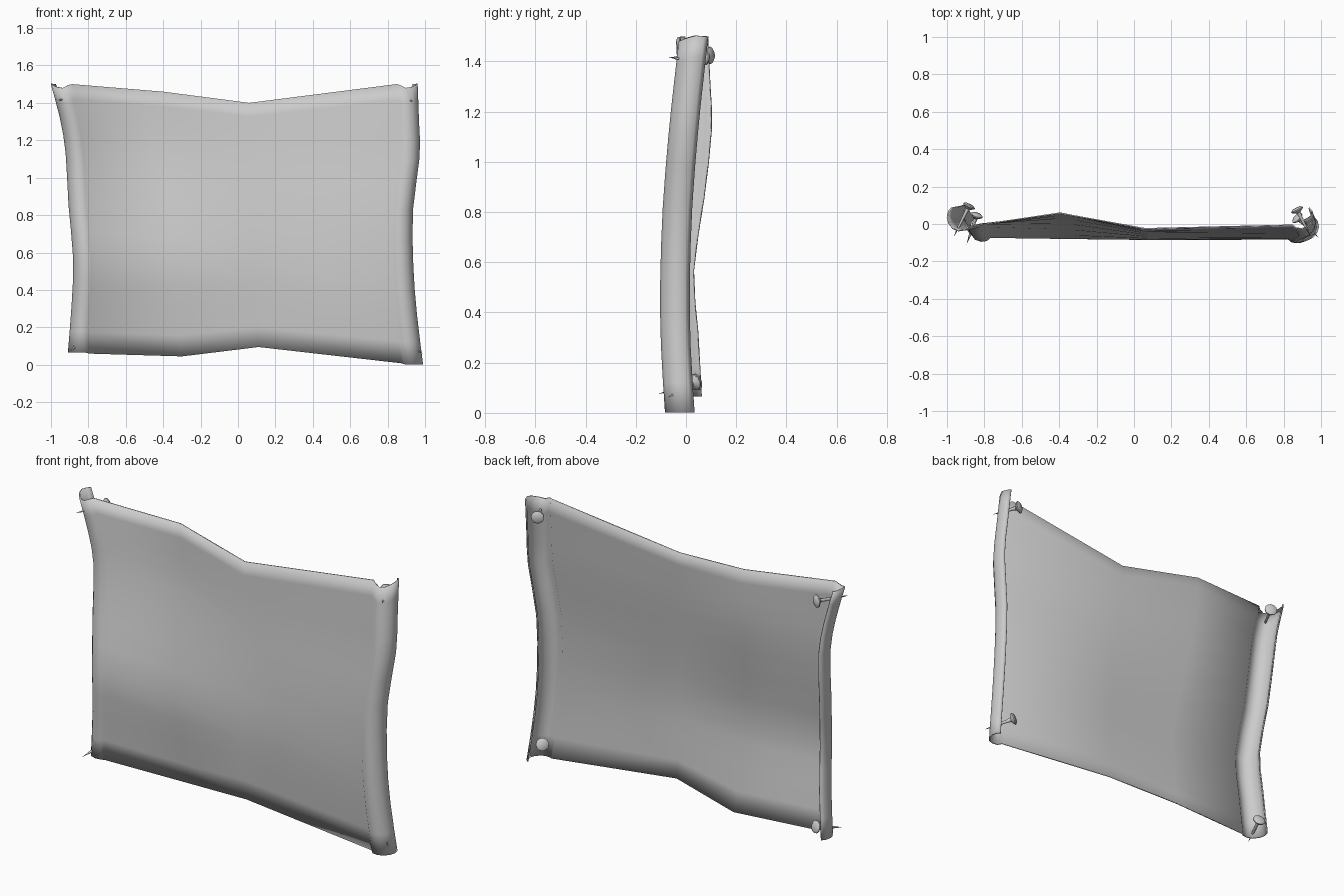
import bpy, bmesh, math
from mathutils import Vector

if "Cube" in bpy.data.objects:
    bpy.data.objects.remove(bpy.data.objects["Cube"])

# Row data, top to bottom:
# t, left outer x, left y, mid a y, mid b y, right y, right outer x
ROWS = [
    (1.00, -.998, -.015, .058, -.025, -.006, .957),
    (0.87, -.948, -.006, .056, -.038, -.028, .964),
    (0.74, -.918, .000, .034, -.048, -.048, .968),
    (0.55, -.903, -.030, -.026, -.066, -.070, .932),
    (0.35, -.878, -.071, -.077, -.081, -.080, .934),
    (0.18, -.886, -.054, -.044, -.081, -.077, .953),
    (0.00, -.906, -.040, .002, -.077, -.061, .986),
]
# Curl cross-section: inward distance from the outer edge, depth behind sheet, rise at top
CURL = [(.022, .101, .0), (.007, .083, .0), (0, .050, .003), (.008, .020, -.005),
        (.030, -.010, -.015), (.060, -.021, -.02), (.090, -.017, -.005)]
INNER = .109


def lerp(a, b, t):
    return a + (b - a) * t


def smooth_rows(rows):
    # Add one softened row between each neighbouring pair
    out = []
    for i in range(len(rows) - 1):
        p, a, b, n = (rows[max(0, min(len(rows) - 1, i + k))] for k in (-1, 0, 1, 2))
        out.append(a)
        out.append(tuple((-w + 9 * x + 9 * y - z) / 16 for w, x, y, z in zip(p, a, b, n)))
    return out + [rows[-1]]


def row_points(row):
    t, lx, ly, ay, by, ry, rx = row
    pts = [(lx + i, ly + d, lerp(.065, 1.5 + r, t)) for i, d, r in CURL]
    pts += [(lx + INNER, ly, lerp(.06, 1.5, t)),
            (lerp(-.30, -.40, t), ay, lerp(.045, 1.46, t)),
            (lerp(.11, .06, t), by, lerp(.095, 1.40, t)),
            (rx - INNER, ry, lerp(.008, 1.5, t))]
    pts += [(rx - i, ry + d * .92, lerp(.002, 1.5 + r, t)) for i, d, r in reversed(CURL)]
    return pts


def make_object(name, bm, angle):
    mesh = bpy.data.meshes.new(name)
    bmesh.ops.recalc_face_normals(bm, faces=bm.faces)
    bm.to_mesh(mesh)
    bm.free()
    ob = bpy.data.objects.new(name, mesh)
    bpy.context.collection.objects.link(ob)
    bpy.ops.object.select_all(action='DESELECT')
    ob.select_set(True)
    bpy.context.view_layer.objects.active = ob
    bpy.ops.object.shade_smooth_by_angle(angle=math.radians(angle))
    return ob


# Parchment sheet with both sides curled backwards, given a thin paper thickness
bm = bmesh.new()
grid = [[bm.verts.new(p) for p in row_points(r)] for r in smooth_rows(ROWS)]
for a, b in zip(grid, grid[1:]):
    for k in range(len(a) - 1):
        bm.faces.new((a[k], b[k], b[k + 1], a[k + 1]))
sheet = make_object("parchment_sheet", bm, 80)
paper = sheet.modifiers.new("paper_thickness", 'SOLIDIFY')
paper.thickness = .007
paper.offset = 0


# Nails: lathed profile (radius, distance from head), pushed through from behind
def nail(name, head, tip, sides=12):
    head, tip = Vector(head), Vector(tip)
    length = (tip - head).length
    prof = [(.022, -.006), (.034, .002), (.034, .008), (.012, .022),
            (.009, .04), (.006, length * .7)]
    bm = bmesh.new()
    rings = []
    for r, h in prof:
        rings.append([bm.verts.new((r * math.cos(2 * math.pi * i / sides),
                                    r * math.sin(2 * math.pi * i / sides), h))
                      for i in range(sides)])
    point = bm.verts.new((0, 0, length))
    bm.faces.new(rings[0])
    for i in range(sides):
        j = (i + 1) % sides
        for a, b in zip(rings, rings[1:]):
            bm.faces.new((a[i], a[j], b[j], b[i]))
        bm.faces.new((rings[-1][i], rings[-1][j], point))
    ob = make_object(name, bm, 40)
    ob.location = head
    ob.rotation_euler = (tip - head).to_track_quat('Z', 'Y').to_euler()


nail("nail_top_left", (-.88, .10, 1.425), (-.965, -.07, 1.415))
nail("nail_bottom_left", (-.84, .05, .125), (-.895, -.11, .075))
nail("nail_top_right", (.87, .08, 1.42), (.94, -.06, 1.41))
nail("nail_bottom_right", (.87, .035, .125), (.99, -.075, .06))
